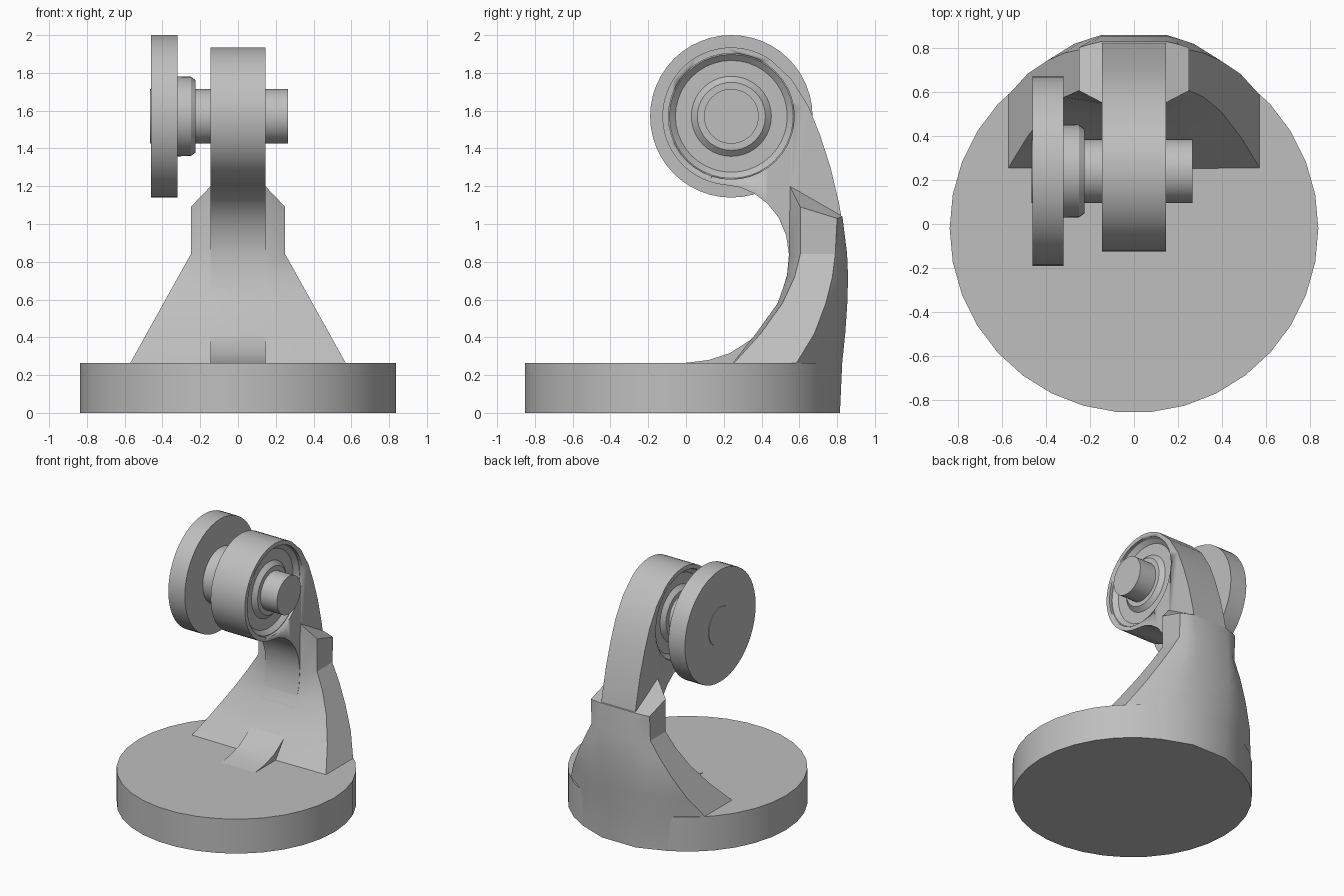
import bpy, bmesh, math
from mathutils import Matrix, Vector

cube = bpy.data.objects.get("Cube")
if cube:
    bpy.data.objects.remove(cube, do_unlink=True)

grey = bpy.data.materials.new("plain_grey")
grey.use_nodes = True
colour = (0.52, 0.52, 0.52, 1)
grey.diffuse_color = colour
grey.node_tree.nodes["Principled BSDF"].inputs["Base Color"].default_value = colour

HUB_Y, HUB_Z, HUB_R, HALF = 0.24, 1.57, 0.365, 0.145


def finish(name, bm, angle=30):
    bmesh.ops.recalc_face_normals(bm, faces=bm.faces)
    mesh = bpy.data.meshes.new(name)
    bm.to_mesh(mesh)
    bm.free()
    mesh.materials.append(grey)
    ob = bpy.data.objects.new(name, mesh)
    bpy.context.collection.objects.link(ob)
    bpy.ops.object.select_all(action='DESELECT')
    ob.select_set(True)
    bpy.context.view_layer.objects.active = ob
    bpy.ops.object.shade_smooth_by_angle(angle=math.radians(angle))
    return ob


def turned(name, profile, sides=40):
    """Solid turned about the hub axis from (x, radius) pairs, capped at both ends."""
    bm = bmesh.new()
    rings = []
    for x, r in profile:
        ring = []
        for i in range(sides):
            a = 2 * math.pi * i / sides
            ring.append(bm.verts.new((x, HUB_Y + r * math.cos(a), HUB_Z + r * math.sin(a))))
        rings.append(ring)
    for a, b in zip(rings, rings[1:]):
        for i in range(sides):
            j = (i + 1) % sides
            bm.faces.new((a[i], a[j], b[j], b[i]))
    bm.faces.new(rings[0])
    bm.faces.new(rings[-1])
    return finish(name, bm)


# Round base plate
bm = bmesh.new()
bmesh.ops.create_cone(bm, cap_ends=True, segments=34, radius1=0.836, radius2=0.836, depth=0.265,
                      matrix=Matrix.Translation((0, -0.02, 0.1325)) @ Matrix.Rotation(-math.pi / 2, 4, 'Z'))
finish("base", bm)

# Curved arm with round hub end, extruded across x
back = [(0.815, 0), (0.825, 0.265), (0.84, 0.42), (0.852, 0.6), (0.855, 0.76), (0.84, 0.94),
        (0.81, 1.11), (0.765, 1.3), (0.71, 1.47), (0.65, 1.62), (0.56, 1.765)]
hub = []
for i in range(33):
    a = math.radians(55 + i * 210 / 32)
    hub.append((HUB_Y + HUB_R * math.cos(a), HUB_Z + HUB_R * math.sin(a)))
inner = [(0.29, 1.193), (0.36, 1.162), (0.43, 1.11), (0.49, 1.035), (0.53, 0.94), (0.545, 0.84),
         (0.535, 0.73), (0.495, 0.6), (0.43, 0.48), (0.34, 0.385), (0.23, 0.315), (0.12, 0.28),
         (0, 0.265), (0, 0)]
bm = bmesh.new()
face = bm.faces.new([bm.verts.new((-HALF, y, z)) for y, z in back + hub + inner])
extruded = bmesh.ops.extrude_face_region(bm, geom=[face])["geom"]
bmesh.ops.translate(bm, vec=Vector((2 * HALF, 0, 0)),
                    verts=[v for v in extruded if isinstance(v, bmesh.types.BMVert)])
arm = finish("arm", bm)

# Bearing bore through the hub
cutter = turned("bore_cutter", [(-0.3, 0.333), (0.3, 0.333)])
cutter.hide_render = True
cutter.hide_viewport = True
bore = arm.modifiers.new("bore", 'BOOLEAN')
bore.operation = 'DIFFERENCE'
bore.solver = 'EXACT'
bore.object = cutter
bpy.context.view_layer.objects.active = arm
bpy.ops.object.modifier_apply(modifier="bore")
bpy.data.objects.remove(cutter, do_unlink=True)

# Bearing: bevelled recess and raised inner ring, the same on both faces
side = [(0.125, 0.334), (0.125, 0.328), (0.095, 0.296), (0.095, 0.212), (0.125, 0.18), (0.125, 0.14)]
turned("bearing", [(-x, r) for x, r in reversed(side)] + side)

# Axle, collar and wheel disc
turned("axle", [(-0.465, HALF), (0.265, HALF)])
turned("collar", [(-0.33, 0.212), (-0.25, 0.21), (-0.225, 0.192), (-0.225, 0.14)])
turned("disc", [(-0.46, 0.43), (-0.32, 0.43)], 48)

# Flared buttress: lofted sections, each row is height, inner front, outer front, outer back, centre back
rows = [(0, 0.25, 0.255, 0.585, 0.815), (0.265, 0.25, 0.255, 0.585, 0.827),
        (0.42, 0.37, 0.395, 0.68, 0.843), (0.58, 0.485, 0.51, 0.74, 0.854),
        (0.72, 0.535, 0.575, 0.775, 0.858), (0.84, 0.548, 0.605, 0.79, 0.853)]
sections = []
for z, f0, f1, b1, b0 in rows:
    w = 0.57 - (max(z, 0.265) - 0.265) * 0.32 / 0.575
    bulge = 0.035 * (w - HALF) / 0.425
    sections.append([(HALF, f0, z), (w, f1, z), (w, b1, z),
                     ((HALF + w) / 2, (b0 + b1) / 2 + bulge, z), (HALF, b0, z)])
# Chamfered shoulder on top
sections.append([(HALF, 0.55, 1.2), (0.25, 0.605, 1.09), (0.25, 0.8, 1.03),
                 (0.2, 0.815, 1.035), (HALF, 0.828, 1.04)])
bm = bmesh.new()
loops = []
for s in sections:
    right = [bm.verts.new(p) for p in s]
    left = [bm.verts.new((-x, y, z)) for x, y, z in reversed(s)]
    loops.append(right + left)
for a, b in zip(loops, loops[1:]):
    for i in range(10):
        j = (i + 1) % 10
        bm.faces.new((a[i], a[j], b[j], b[i]))
top = loops[-1]
bm.faces.new(loops[0])
bm.faces.new(top[:5])
bm.faces.new(top[5:])
bm.faces.new((top[0], top[4], top[5], top[9]))
finish("buttress", bm, 25)
